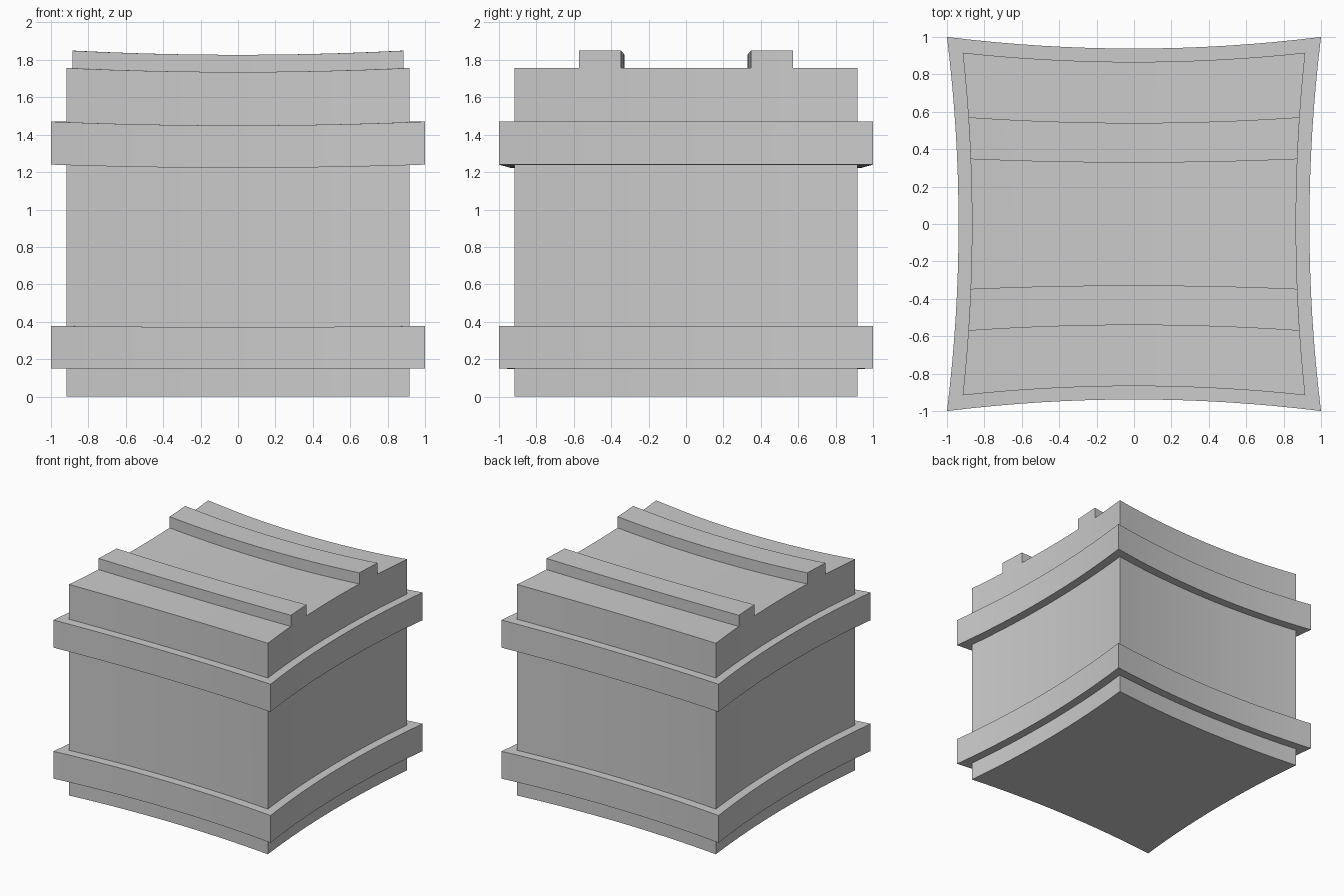
import bpy
import bmesh
from mathutils import Matrix, Vector

if "Cube" in bpy.data.objects:
    bpy.data.objects.remove(bpy.data.objects["Cube"], do_unlink=True)

GREY = (0.6, 0.6, 0.6, 1.0)
mat = bpy.data.materials.new("plain_grey")
mat.use_nodes = True
mat.diffuse_color = GREY
mat.node_tree.nodes["Principled BSDF"].inputs["Base Color"].default_value = GREY

PINCH = 0.062    # how far the sides bow inward
SAG = 0.014      # how far the top dips along x
SEGMENTS = 16


def bow(co):
    """Bow the sides inward and let the height dip in the middle."""
    x, y, z = co
    return Vector((x * (1 - PINCH * (1 - y * y)),
                   y * (1 - PINCH * (1 - x * x)),
                   z * (1 - SAG * (1 - x * x))))


def bowed_block(name, low, high):
    """Box from low to high, sliced along x and y, then bowed."""
    low, high = Vector(low), Vector(high)
    bm = bmesh.new()
    place = Matrix.Translation((low + high) / 2) @ Matrix.Diagonal((*(high - low), 1))
    bmesh.ops.create_cube(bm, size=1, matrix=place)
    for axis in (0, 1):
        normal = Vector((axis == 0, axis == 1, 0))
        for i in range(1, SEGMENTS):
            bmesh.ops.bisect_plane(
                bm, geom=bm.verts[:] + bm.edges[:] + bm.faces[:],
                plane_co=low.lerp(high, i / SEGMENTS), plane_no=normal)
    for v in bm.verts:
        v.co = bow(v.co)
    bmesh.ops.recalc_face_normals(bm, faces=bm.faces[:])
    mesh = bpy.data.meshes.new(name)
    bm.to_mesh(mesh)
    bm.free()
    mesh.materials.append(mat)
    obj = bpy.data.objects.new(name, mesh)
    bpy.context.collection.objects.link(obj)
    bpy.ops.object.select_all(action='DESELECT')
    obj.select_set(True)
    bpy.context.view_layer.objects.active = obj
    bpy.ops.object.shade_smooth_by_angle(angle=0.5)
    return obj


HALF = 0.924     # body half width before bowing
TOP = 1.76

# Main body
bowed_block("crate_body", (-HALF, -HALF, 0), (HALF, HALF, TOP))

# Bands around the body
for name, z0, z1 in (("lower_band", 0.15, 0.377), ("upper_band", 1.24, 1.47)):
    bowed_block(name, (-1, -1, z0), (1, 1, z1))

# Ribs across the lid
for name, y0, y1 in (("front_lid_rib", -0.576, -0.35), ("back_lid_rib", 0.35, 0.576)):
    bowed_block(name, (-HALF, y0, TOP), (HALF, y1, 1.853))
